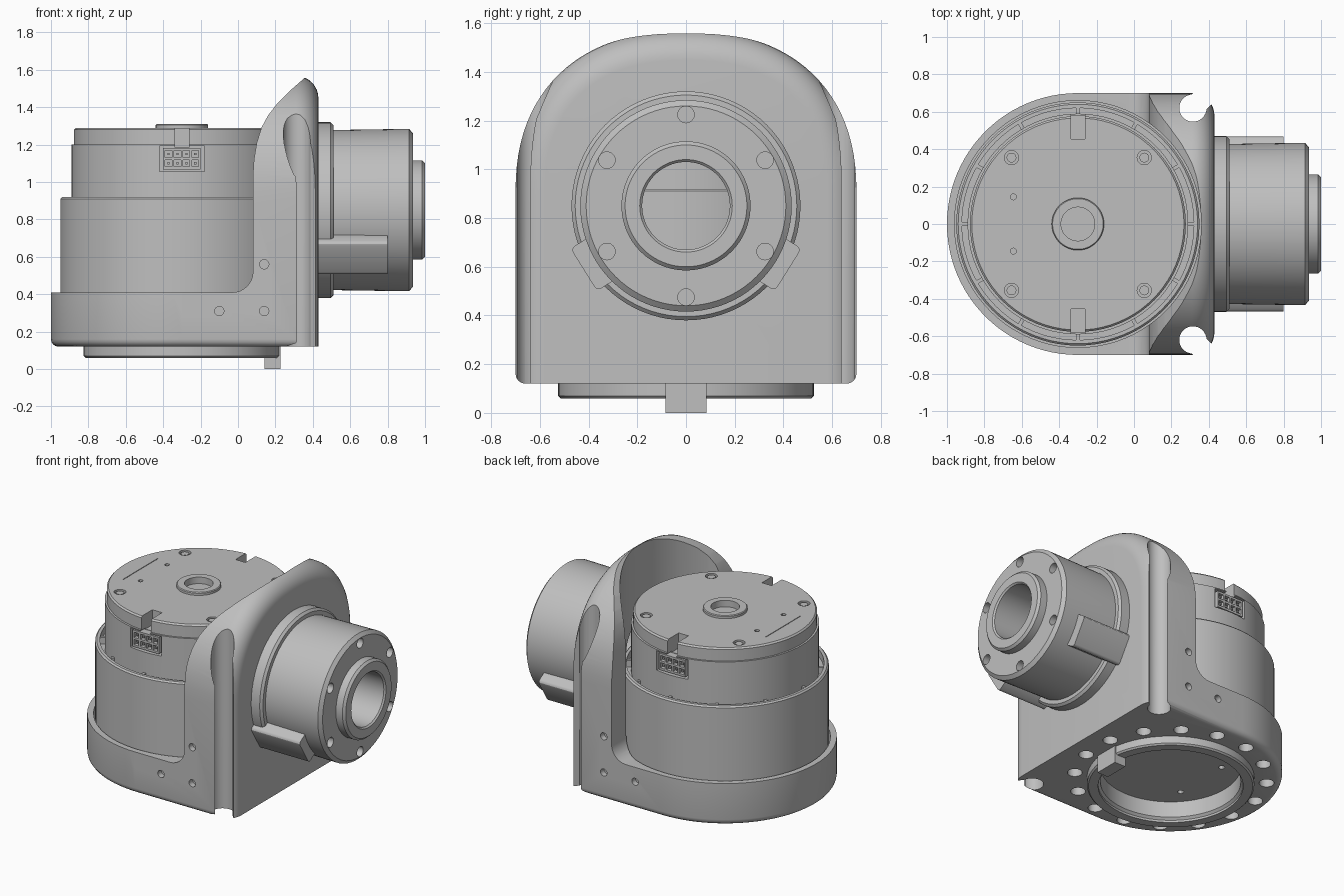
import bpy, bmesh
from math import sin, cos, pi, radians
from mathutils import Matrix

if "Cube" in bpy.data.objects:
    bpy.data.objects.remove(bpy.data.objects["Cube"])

gray = bpy.data.materials.new("machined gray")
gray.use_nodes = True
gray.diffuse_color = (0.52, 0.52, 0.52, 1)
gray.node_tree.nodes["Principled BSDF"].inputs["Base Color"].default_value = (0.52, 0.52, 0.52, 1)

MX, AZ = -0.3, 0.85      # vertical motor axis x, output motor axis z
ROT = {"x": Matrix.Rotation(pi / 2, 4, "Y"), "y": Matrix.Rotation(pi / 2, 4, "X"), "z": Matrix()}


def make(name, bm):
    bmesh.ops.recalc_face_normals(bm, faces=bm.faces)
    mesh = bpy.data.meshes.new(name)
    bm.to_mesh(mesh)
    bm.free()
    mesh.materials.append(gray)
    obj = bpy.data.objects.new(name, mesh)
    bpy.context.collection.objects.link(obj)
    return obj


def smooth(obj, angle=30):
    obj.data.shade_smooth()
    obj.data.set_sharp_from_angle(angle=radians(angle))


def boolean(obj, cutter, op="DIFFERENCE"):
    """Apply a boolean; use the second solver if the first returns nothing."""
    mod = obj.modifiers.new("cut", "BOOLEAN")
    mod.operation, mod.object = op, cutter
    for solver in ("EXACT", "MANIFOLD"):
        mod.solver = solver
        bpy.context.view_layer.update()
        deps = bpy.context.evaluated_depsgraph_get()
        mesh = bpy.data.meshes.new_from_object(obj.evaluated_get(deps))
        if len(mesh.polygons) > 20:
            obj.data = mesh
            break
    obj.modifiers.clear()
    bpy.data.objects.remove(cutter)


def extrude(points, direction, bevel=None):
    """Prism from 3D outline; bevel = (vertex test, offset, segments)."""
    bm = bmesh.new()
    face = bm.faces.new([bm.verts.new(p) for p in points])
    moved = bmesh.ops.extrude_face_region(bm, geom=[face])["geom"]
    bmesh.ops.translate(bm, verts=[v for v in moved if isinstance(v, bmesh.types.BMVert)], vec=direction)
    bmesh.ops.recalc_face_normals(bm, faces=bm.faces)
    if bevel:
        test, offset, segments = bevel
        edges = [e for e in bm.edges if all(test(v.co) for v in e.verts)]
        bmesh.ops.bevel(bm, geom=edges, offset=offset, segments=segments, profile=0.5, affect="EDGES")
    return make("outline_solid", bm)


def lathe(name, profile, matrix, closed=False, steps=80):
    """Revolve (radius, height) points about z; open profiles get end caps."""
    bm = bmesh.new()
    rings = [[bm.verts.new((r * cos(2 * pi * i / steps), r * sin(2 * pi * i / steps), h))
              for i in range(steps)] for r, h in profile]
    pairs = list(zip(rings, rings[1:] + rings[:1]))
    for low, high in pairs if closed else pairs[:-1]:
        for i in range(steps):
            j = (i + 1) % steps
            bm.faces.new((low[i], low[j], high[j], high[i]))
    if not closed:
        bm.faces.new(rings[0][::-1])
        bm.faces.new(rings[-1])
    bmesh.ops.transform(bm, matrix=matrix, verts=bm.verts)
    return make(name, bm)


def cylinder(bm, r, depth, center, axis="z", segments=24):
    bmesh.ops.create_cone(bm, cap_ends=True, segments=segments, radius1=r, radius2=r, depth=depth,
                          matrix=Matrix.Translation(center) @ ROT[axis])


def block(bm, size, center, rot=Matrix()):
    bmesh.ops.create_cube(bm, size=1, matrix=Matrix.Translation(center) @ rot @ Matrix.Diagonal((*size, 1)))


def polar(r, degrees):
    return r * cos(radians(degrees)), r * sin(radians(degrees))


# Bracket: dome outline, side outline and plan outline intersected
dome = []
for i in range(49):
    a = pi * i / 48
    c, s = cos(a), max(sin(a), 0)
    dome.append((-1.2, 0.7 * abs(c) ** 0.87 * (1 if c > 0 else -1), 0.9 + 0.668 * s ** 0.87))
dome = [(-1.2, 0.7, -0.1)] + dome + [(-1.2, -0.7, -0.1)]
bracket = extrude(dome, (1.63, 0, 0), (lambda p: p.x > 0.42 and (p.z > 0 or abs(p.y) > 0.69), 0.12, 8))
bracket.name = "bracket"

fillet = [(-0.03 + 0.11 * cos(a), -0.9, 0.52 + 0.11 * sin(a)) for a in (-pi / 2 + pi / 16 * i for i in range(9))]
slope = [(x, -0.9, z) for x, z in ((0.08, 1.04), (0.085, 1.12), (0.1, 1.21), (0.125, 1.29), (0.16, 1.355),
                                   (0.21, 1.42), (0.28, 1.49), (0.36, 1.56), (0.37, 1.7), (0.8, 1.7))]
side = [(-1.3, -0.9, -0.2), (-1.3, -0.9, 0.41)] + fillet + slope + [(0.8, -0.9, -0.2)]
boolean(bracket, extrude(side, (0, 1.8, 0)), "INTERSECT")

plan = [(MX + 0.7 * cos(a), 0.7 * sin(a), 0.12) for a in (pi / 2 + pi * i / 48 for i in range(49))]
plan += [(0.6, -0.7, 0.12), (0.6, 0.7, 0.12)]
boolean(bracket, extrude(plan, (0, 0, 1.7), (lambda p: p.z < 0.13, 0.04, 4)), "INTERSECT")

# Motor well, lower opening and output bore in the bracket
for r, depth, center, axis in ((0.66, 2, (MX, 0, 1.32), "z"), (0.47, 0.6, (MX, 0, 0.2), "z"),
                               (0.18, 0.5, (0.4, 0, AZ), "x")):
    bm = bmesh.new()
    cylinder(bm, r, depth, center, axis, 80)
    boolean(bracket, make("cutter", bm))

# Corner channels, open toward the corner, with side and underside holes
channels, mouths, holes = bmesh.new(), bmesh.new(), bmesh.new()
for s in (-1, 1):
    cylinder(channels, 0.073, 3, (0.315, s * 0.62, 1), "z", 32)
    block(mouths, (0.2, 0.112, 3), (0.315 + 0.09, s * 0.71, 1), Matrix.Rotation(s * pi / 4, 4, "Z"))
    for x, z in ((-0.1, 0.31), (0.14, 0.31), (0.14, 0.56)):
        cylinder(holes, 0.025, 0.06, (x, s * 0.69, z), "y", 16)
for i in range(16):
    x, y = polar(0.605, 22.5 * i + 11.25)
    cylinder(holes, 0.047, 0.12, (MX + x, y, 0.12))
for bm in (channels, mouths, holes):
    boolean(bracket, make("cutter", bm))
smooth(bracket)

# Upright motor with mounting ring, stepped housing and hub
motor = lathe("upright_motor", [
    (0.44, 0.2), (0.44, 0.09), (0.455, 0.075), (0.455, 0.06), (0.515, 0.06), (0.525, 0.07),
    (0.525, 0.3), (0.65, 0.35), (0.65, 0.91), (0.64, 0.92), (0.62, 0.92), (0.62, 0.87), (0.59, 0.87),
    (0.59, 1.2), (0.577, 1.2), (0.577, 1.28), (0.567, 1.29), (0.14, 1.29), (0.14, 1.305), (0.135, 1.31),
    (0.09, 1.31), (0.09, 1.265)], Matrix.Translation((MX, 0, 0)))
pockets, notches, holes = bmesh.new(), bmesh.new(), bmesh.new()
for s in (-1, 1):
    block(pockets, (0.24, 0.1, 0.135), (MX, s * 0.58, 1.125))
    block(notches, (0.075, 0.2, 0.16), (MX, s * 0.555, 1.265))
    cylinder(holes, 0.016, 0.06, (-0.645, s * 0.145, 1.29), "z", 12)
    for x in (-0.655, 0.055):
        cylinder(holes, 0.038, 0.04, (x, s * 0.355, 1.29))
    for x in (-0.55, -0.05):
        cylinder(holes, 0.02, 0.04, (x, s * 0.2, 0.2), "z", 12)
block(holes, (0.005, 0.38, 0.01), (-0.745, 0, 1.29))
for bm in (pockets, notches, holes):
    boolean(motor, make("cutter", bm))
smooth(motor)

# Cap screws
bm = bmesh.new()
for x in (-0.655, 0.055):
    for y in (-0.355, 0.355):
        cylinder(bm, 0.026, 0.03, (x, y, 1.27))
smooth(make("cap_screws", bm))

# Ribs in the rim groove
bm = bmesh.new()
for i in range(12):
    x, y = polar(0.61, 30 * i)
    block(bm, (0.05, 0.02, 0.07), (MX + x, y, 0.88), Matrix.Rotation(radians(30 * i), 4, "Z"))
make("rim_ribs", bm)

# Connectors: housing with two rows of four sockets
for s, name in ((-1, "front_connector"), (1, "back_connector")):
    bm = bmesh.new()
    block(bm, (0.2, 0.06, 0.115), (MX, s * 0.55, 1.125))
    connector = make(name, bm)
    sockets, pins = bmesh.new(), bmesh.new()
    for col in range(4):
        for row in (-1, 1):
            x, z = MX + (col - 1.5) * 0.048, 1.125 + row * 0.025
            block(sockets, (0.036, 0.05, 0.036), (x, s * 0.575, z))
            block(pins, (0.012, 0.04, 0.012), (x, s * 0.555, z))
    boolean(connector, make("cutter", sockets))
    make(name + "_pins", pins)

# Locating key under the mounting ring
bm = bmesh.new()
block(bm, (0.085, 0.17, 0.13), (0.185, 0, 0.065))
block(bm, (0.085, 0.016, 0.1), (0.185, 0, 0.07))
key = make("locating_key", bm)
bm = bmesh.new()
block(bm, (0.2, 0.016, 0.04), (0.185, 0, 0))
boolean(key, make("cutter", bm))

# Output motor: flange, body, face boss and through bore
output = lathe("output_motor", [
    (0.18, 0.39), (0.47, 0.39), (0.47, 0.495), (0.455, 0.51), (0.428, 0.51), (0.434, 0.9), (0.434, 0.915),
    (0.41, 0.935), (0.265, 0.935), (0.265, 0.985), (0.25, 1.0), (0.19, 1.0), (0.18, 0.99)],
    Matrix.Translation((0, 0, AZ)) @ ROT["x"], closed=True)
bm = bmesh.new()
for i in range(6):
    y, z = polar(0.375, 60 * i + 30)
    cylinder(bm, 0.034, 0.1, (0.935, y, AZ + z), "x")
boolean(output, make("cutter", bm))
smooth(output)

# Side clips on the output motor
for s, name in ((1, "left_clip"), (-1, "right_clip")):
    bm = bmesh.new()
    y, z = polar(0.445, -32)
    block(bm, (0.4, 0.1, 0.205), (0.6, s * y, AZ + z), Matrix.Rotation(radians(-32 * s), 4, "X"))
    bmesh.ops.bevel(bm, geom=[e for e in bm.edges if abs(e.verts[0].co.x - e.verts[1].co.x) > 0.1],
                    offset=0.02, segments=3, profile=0.5, affect="EDGES")
    smooth(make(name, bm))
